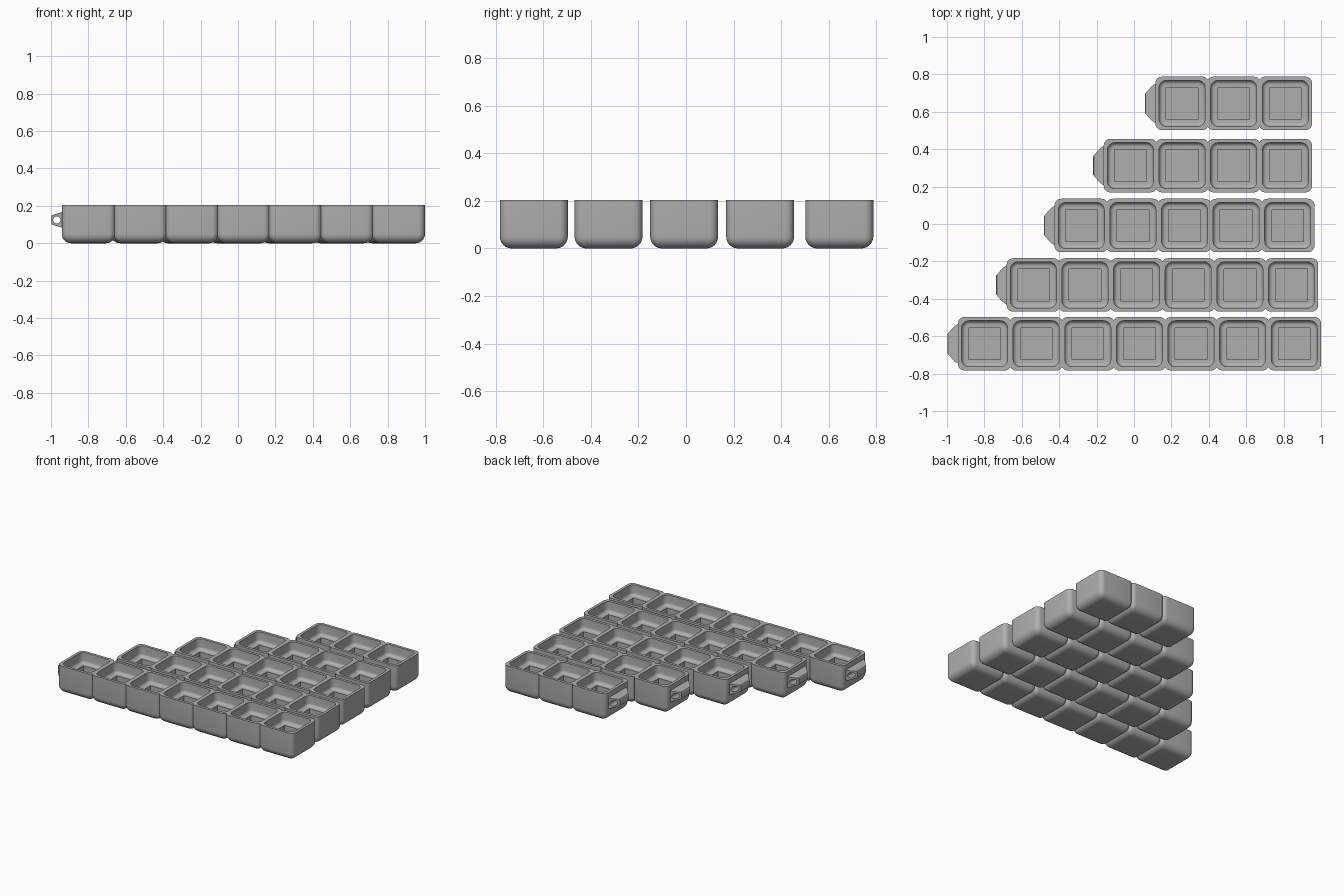
import bpy, bmesh
from math import sin, cos, pi

if "Cube" in bpy.data.objects:
    bpy.data.objects.remove(bpy.data.objects["Cube"])

GREY = (0.43, 0.43, 0.43, 1)
mat = bpy.data.materials.new("matte grey")
mat.use_nodes = True
mat.diffuse_color = GREY
mat.node_tree.nodes["Principled BSDF"].inputs["Base Color"].default_value = GREY

PITCH, HALF, TOP = 0.276, 0.143, 0.205
SEG = 6  # steps per rounded corner


def rounded_ring(bm, half, radius, z):
    """Loop of vertices along a rounded square."""
    loop = []
    for sx, sy, start in ((1, 1, 0), (-1, 1, 1), (-1, -1, 2), (1, -1, 3)):
        for i in range(SEG + 1):
            a = (start + i / SEG) * pi / 2
            loop.append(bm.verts.new((sx * (half - radius) + radius * cos(a),
                                      sy * (half - radius) + radius * sin(a), z)))
    return loop


def bridge(bm, a, b):
    for i in range(len(a)):
        j = (i + 1) % len(a)
        bm.faces.new((a[i], a[j], b[j], b[i]))


def finish(bm, name):
    bmesh.ops.remove_doubles(bm, verts=bm.verts, dist=0.0002)
    bmesh.ops.recalc_face_normals(bm, faces=bm.faces)
    mesh = bpy.data.meshes.new(name)
    bm.to_mesh(mesh)
    bm.free()
    mesh.materials.append(mat)
    return mesh


def place(mesh, name, x, y):
    obj = bpy.data.objects.new(name, mesh)
    obj.location = (x, y, 0)
    bpy.context.collection.objects.link(obj)
    return obj


def smooth(obj):
    bpy.ops.object.select_all(action='DESELECT')
    obj.select_set(True)
    bpy.context.view_layer.objects.active = obj
    bpy.ops.object.shade_smooth_by_angle(angle=pi / 6)


def cell_mesh():
    """Cup with a filleted base, rounded pocket and square recess."""
    bm = bmesh.new()
    steps = []
    fillet = 0.05
    for i in range(SEG + 1):  # rounded underside
        a = i / SEG * pi / 2
        inset = fillet * (1 - sin(a))
        steps.append((HALF - inset, max(0.035 - inset * 0.6, 0.005), fillet * (1 - cos(a))))
    steps += [(HALF, 0.035, TOP), (0.123, 0.04, TOP)]
    floor, bend = 0.125, 0.022
    for i in range(SEG + 1):  # pocket wall curving into its floor
        a = i / SEG * pi / 2
        inset = bend * (1 - cos(a))
        steps.append((0.123 - inset, 0.04 - inset, floor + bend * (1 - sin(a))))
    steps += [(0.085, 0, floor), (0.085, 0, 0.075)]
    rings = [rounded_ring(bm, *s) for s in steps]
    for a, b in zip(rings, rings[1:]):
        bridge(bm, a, b)
    bm.faces.new(rings[0])
    bm.faces.new(rings[-1])
    return finish(bm, "cell")


def tab_mesh():
    """End tab tapering in plan, pierced along y by a round hole."""
    bm = bmesh.new()
    n, zc, hole_x, hole_r = 32, 0.125, -0.027, 0.019

    def width(x):
        return 0.105 - 0.055 * min(1, max(0, -x / 0.056)) ** 1.3

    def outline(t):
        """Point where a ray from the hole centre meets the tab profile."""
        dx, dz = cos(t), sin(t)
        limits = [0.033 / dx if dx > 1e-6 else 9, 0.029 / -dx if dx < -1e-6 else 9]
        slope = abs(dz) - 0.3 * dx  # top and bottom slope down toward the tip
        if slope > 1e-6:
            limits.append(0.033 / slope)
        d = min(limits)
        return hole_x + d * dx, zc + d * dz

    loops = {}
    for side in (-1, 1):
        outer, inner = [], []
        for i in range(n):
            t = 2 * pi * i / n
            x, z = outline(t)
            outer.append(bm.verts.new((x, side * width(x), z)))
            x, z = hole_x + hole_r * cos(t), zc + hole_r * sin(t)
            inner.append(bm.verts.new((x, side * width(x), z)))
        bridge(bm, outer, inner)
        loops[side] = outer, inner
    for k in range(2):
        bridge(bm, loops[-1][k], loops[1][k])
    return finish(bm, "tab")


# Rows of cells: count, right-hand edge, centre line
ROWS = ((7, 1.0, -0.64), (6, 0.985, -0.326), (5, 0.965, -0.008),
        (4, 0.952, 0.312), (3, 0.952, 0.645))
cell, tab = cell_mesh(), tab_mesh()
for r, (count, right, y) in enumerate(ROWS, 1):
    for c in range(count):
        obj = place(cell, f"row_{r}_cell_{c + 1}", right - HALF - c * PITCH, y)
    end_tab = place(tab, f"row_{r}_tab", right - 2 * HALF - (count - 1) * PITCH, y)
smooth(obj)
smooth(end_tab)
